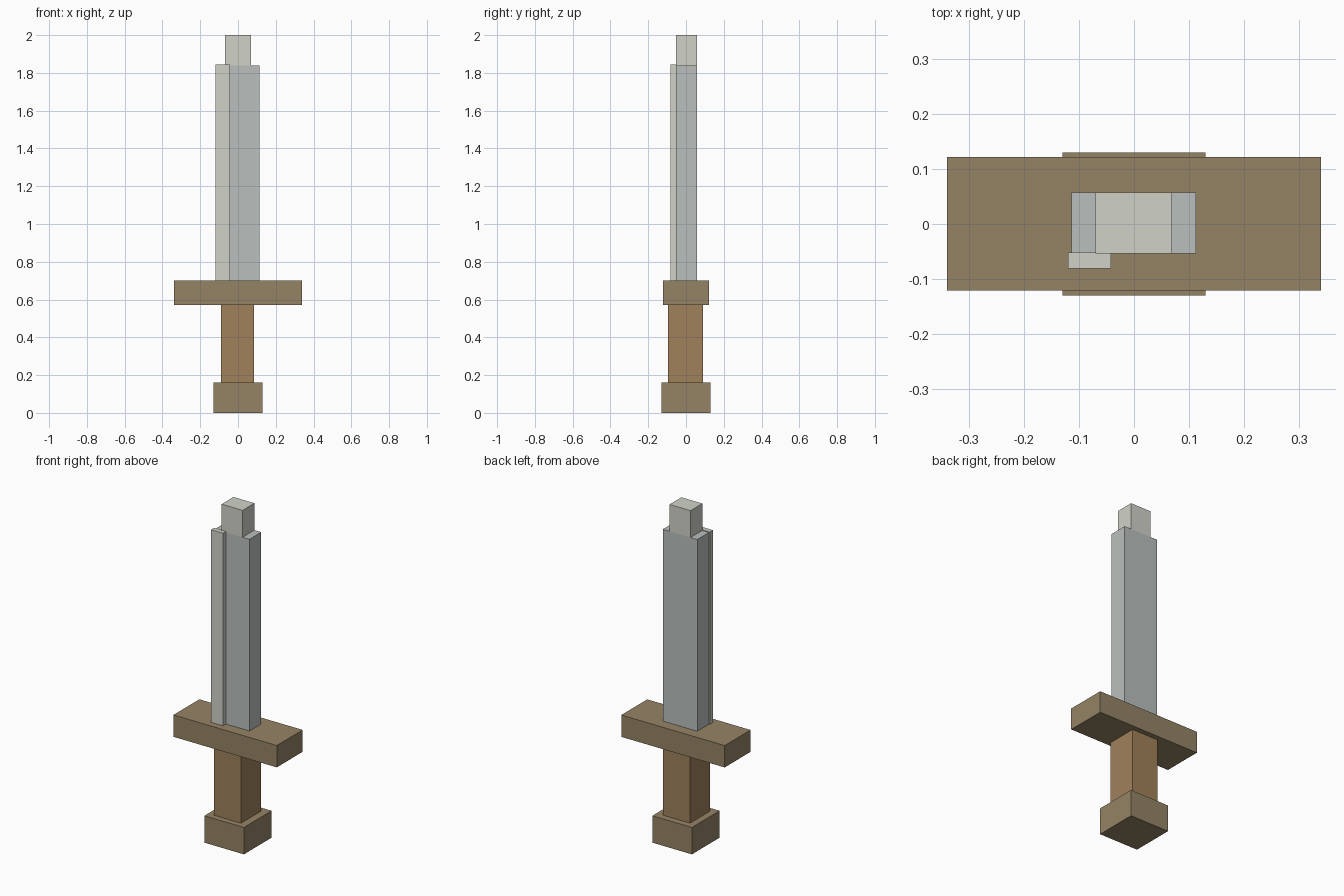
import bpy

if "Cube" in bpy.data.objects:
    bpy.data.objects.remove(bpy.data.objects["Cube"])


def material(name, rgb):
    mat = bpy.data.materials.new(name)
    mat.diffuse_color = (*rgb, 1)
    mat.use_nodes = True
    mat.node_tree.nodes["Principled BSDF"].inputs["Base Color"].default_value = mat.diffuse_color
    return mat


def box(name, lo, hi, mat):
    """Axis-aligned box between two corners."""
    bpy.ops.mesh.primitive_cube_add(
        size=1, location=[(a + b) / 2 for a, b in zip(lo, hi)])
    obj = bpy.context.object
    obj.name = name
    obj.scale = [b - a for a, b in zip(lo, hi)]
    bpy.ops.object.transform_apply(location=False, rotation=False, scale=True)
    obj.data.materials.append(mat)
    return obj


fitting = material("fitting_brown", (0.30, 0.23, 0.13))
wood = material("grip_wood", (0.35, 0.22, 0.105))
steel = material("steel", (0.49, 0.53, 0.51))
bright = material("bright_steel", (0.63, 0.65, 0.58))

# Handle
box("pommel", (-0.13, -0.13, 0), (0.13, 0.13, 0.16), fitting)
box("grip", (-0.09, -0.095, 0.16), (0.086, 0.091, 0.57), wood)
box("crossguard", (-0.34, -0.121, 0.57), (0.34, 0.122, 0.70), fitting)

# Blade, stepped tip and raised highlight strip on the front left edge
box("blade", (-0.114, -0.054, 0.70), (0.113, 0.057, 1.84), steel)
box("blade_tip", (-0.07, -0.054, 1.84), (0.068, 0.057, 2.0), bright)
box("edge_strip", (-0.12, -0.081, 0.70), (-0.042, -0.052, 1.845), bright)
